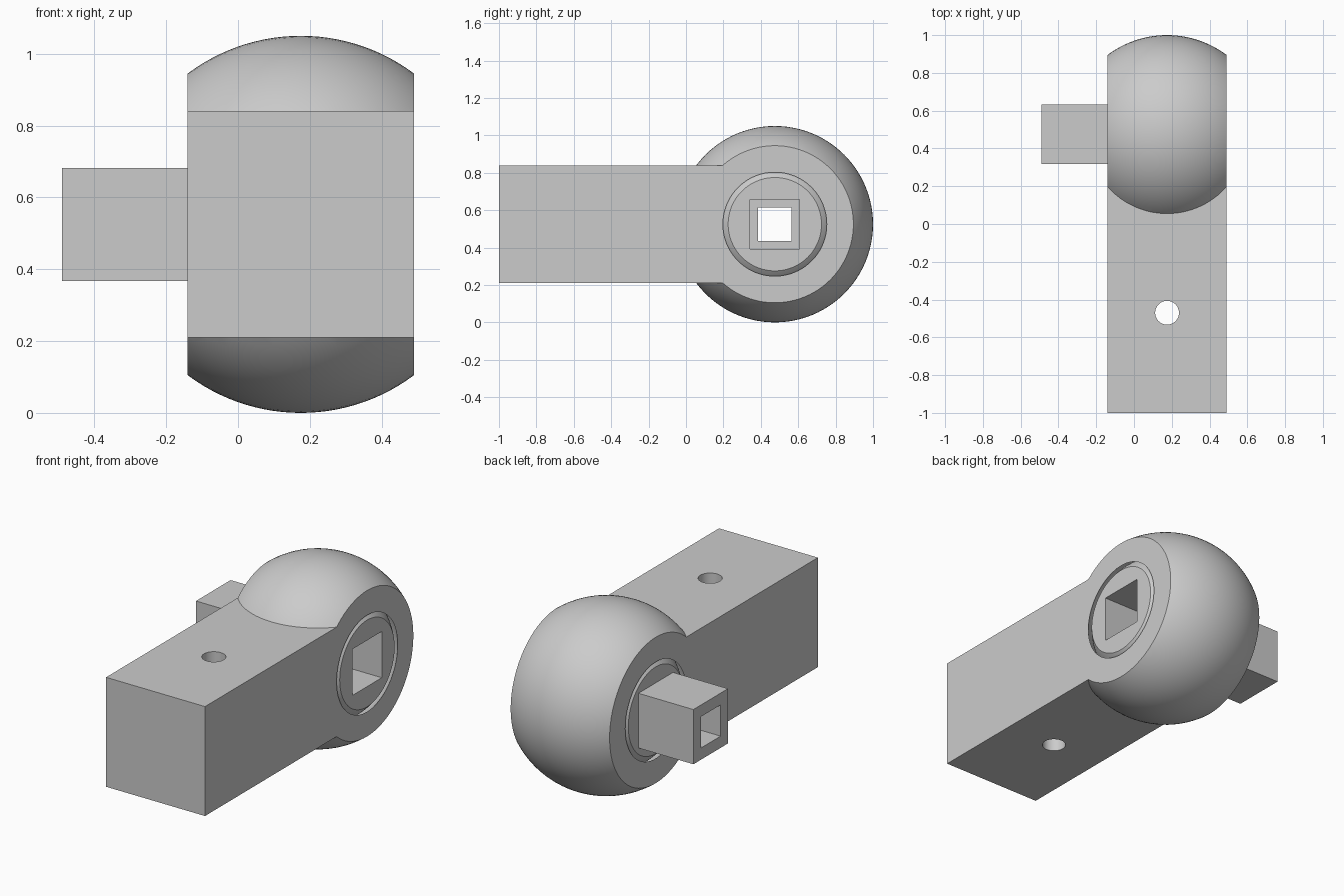
import bpy
from math import pi

if "Cube" in bpy.data.objects:
    bpy.data.objects.remove(bpy.data.objects["Cube"], do_unlink=True)

CX, CY, CZ = 0.175, 0.475, 0.525   # joint centre
HALF = 0.315                       # half width of the body

grey = bpy.data.materials.new("plain grey")
grey.use_nodes = True
COLOUR = (0.6, 0.6, 0.6, 1)
grey.diffuse_color = COLOUR
grey.node_tree.nodes["Principled BSDF"].inputs["Base Color"].default_value = COLOUR


def finish(name):
    ob = bpy.context.object
    ob.name = name
    ob.data.materials.append(grey)
    bpy.ops.object.transform_apply(location=True, rotation=True, scale=True)
    return ob


def box(name, x, y, z):
    spans = (x, y, z)
    bpy.ops.mesh.primitive_cube_add(size=1, location=[(a + b) / 2 for a, b in spans])
    bpy.context.object.scale = [b - a for a, b in spans]
    return finish(name)


def ball(name, radius):
    bpy.ops.mesh.primitive_uv_sphere_add(segments=96, ring_count=64, radius=radius,
                                         location=(CX, CY, CZ), rotation=(0, pi / 2, 0))
    return finish(name)


def square_bar(name, half, x0, x1):
    return box(name, (x0, x1), (CY - half, CY + half), (CZ - half, CZ + half))


def combine(target, tool, operation):
    mod = target.modifiers.new(operation.lower(), "BOOLEAN")
    mod.operation, mod.object, mod.solver = operation, tool, "EXACT"
    bpy.ops.object.select_all(action="DESELECT")
    bpy.context.view_layer.objects.active = target
    target.select_set(True)
    bpy.ops.object.modifier_apply(modifier=mod.name)
    bpy.data.objects.remove(tool, do_unlink=True)


def trim_sides(target):
    slab = box("slab", (CX - HALF, CX + HALF), (-3, 3), (-3, 3))
    combine(target, slab, "INTERSECT")


def smooth(ob):
    bpy.ops.object.select_all(action="DESELECT")
    bpy.context.view_layer.objects.active = ob
    ob.select_set(True)
    bpy.ops.object.shade_smooth_by_angle(angle=pi / 7)


# Housing: ball merged with a square arm, sides cut flat
housing = ball("arm_housing", 0.525)
arm = box("arm", (CX - 0.5, CX + 0.5), (-1, CY), (CZ - HALF, CZ + HALF))
combine(housing, arm, "UNION")
trim_sides(housing)

# Round cavity and the vertical pin hole through the arm
combine(housing, ball("cavity", 0.42), "DIFFERENCE")
bpy.ops.mesh.primitive_cylinder_add(vertices=64, radius=0.063, depth=3,
                                    location=(CX, -0.47, CZ))
combine(housing, finish("pin_hole"), "DIFFERENCE")
smooth(housing)

# Captive rotating core with a square drive shank on its right side
core = ball("drive_core", 0.402)
trim_sides(core)
combine(core, square_bar("shank", 0.1575, -0.49, CX - 0.1), "UNION")

# Square socket on the left, narrowing to a bore through the shank
combine(core, square_bar("socket", 0.133, CX - 0.06, 1), "DIFFERENCE")
combine(core, square_bar("bore", 0.09, -1, 1), "DIFFERENCE")
smooth(core)
